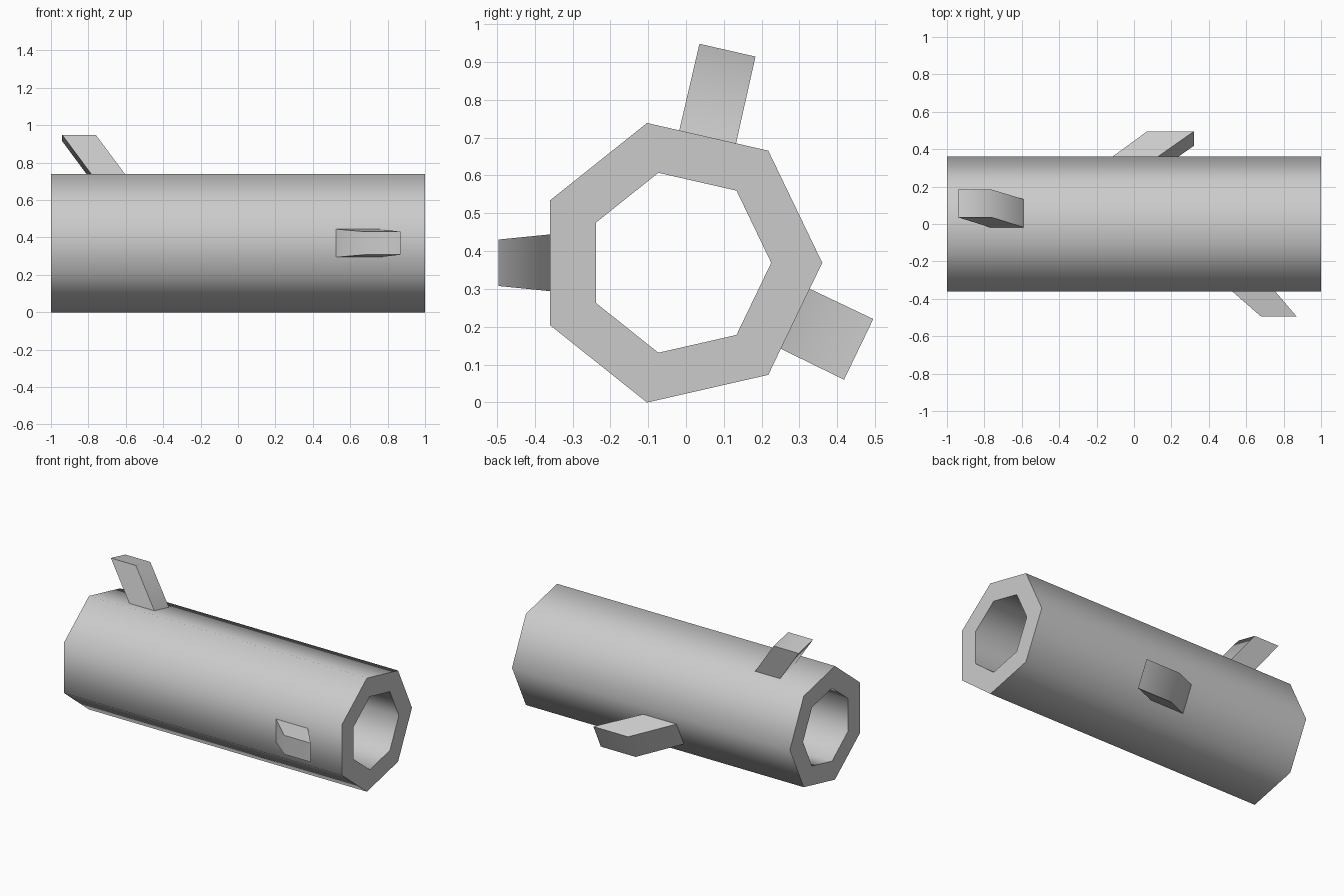
import bpy, bmesh
from math import pi, sin, cos, radians
from mathutils import Vector

if "Cube" in bpy.data.objects:
    bpy.data.objects.remove(bpy.data.objects["Cube"], do_unlink=True)

SIDES, OUTER, INNER = 7, 0.379, 0.244
CENTRE_Y, CENTRE_Z = -0.0187, 0.369
APOTHEM = OUTER * cos(pi / SIDES)

grey = bpy.data.materials.new("plain grey")
grey.use_nodes = True
grey.diffuse_color = (0.6, 0.6, 0.6, 1)
grey.node_tree.nodes["Principled BSDF"].inputs["Base Color"].default_value = (0.6, 0.6, 0.6, 1)


def finish(name, bm):
    bmesh.ops.recalc_face_normals(bm, faces=bm.faces)
    mesh = bpy.data.meshes.new(name)
    bm.to_mesh(mesh)
    bm.free()
    mesh.materials.append(grey)
    obj = bpy.data.objects.new(name, mesh)
    bpy.context.collection.objects.link(obj)
    bpy.ops.object.select_all(action="DESELECT")
    obj.select_set(True)
    bpy.context.view_layer.objects.active = obj
    bpy.ops.object.shade_smooth_by_angle(angle=radians(60))


def bridge(bm, a, b):
    for i in range(len(a)):
        j = (i + 1) % len(a)
        bm.faces.new((a[i], a[j], b[j], b[i]))


# Hollow seven-sided barrel, open at both ends
bm = bmesh.new()
loops = []
for x, radius in ((-1, OUTER), (1, OUTER), (1, INNER), (-1, INNER)):
    angles = [2 * pi * i / SIDES for i in range(SIDES)]
    loops.append([bm.verts.new((x, CENTRE_Y + radius * cos(a), CENTRE_Z + radius * sin(a)))
                  for a in angles])
for k in range(4):
    bridge(bm, loops[k], loops[(k + 1) % 4])
finish("barrel", bm)


# Slanted lugs, each standing on the middle of one flat side
def lug(name, side, height, base_x, tip_x, base_width, tip_width):
    a = 2 * pi * (side + 0.5) / SIDES
    normal = Vector((0, cos(a), sin(a)))
    across = Vector((0, -sin(a), cos(a)))
    centre = Vector((0, CENTRE_Y, CENTRE_Z))
    bm = bmesh.new()
    rings = []
    for t in (-0.1, 1):  # the root sinks a little into the barrel wall
        x0, x1 = (b + (e - b) * t for b, e in zip(base_x, tip_x))
        half = (base_width + (tip_width - base_width) * t) / 2
        mid = centre + normal * (APOTHEM + height * t)
        rings.append([bm.verts.new(mid + across * s * half + Vector((x, 0, 0)))
                      for x, s in ((x0, -1), (x1, -1), (x1, 1), (x0, 1))])
    bridge(bm, *rings)
    for ring in rings:
        bm.faces.new(ring)
    finish(name, bm)


lug("top_lug", 1, 0.235, (-0.77, -0.59), (-0.94, -0.76), 0.154, 0.152)
lug("front_lug", 3, 0.135, (0.525, 0.755), (0.68, 0.87), 0.15, 0.123)
lug("back_lug", 6, 0.186, (-0.16, 0.08), (0.07, 0.32), 0.176, 0.178)
